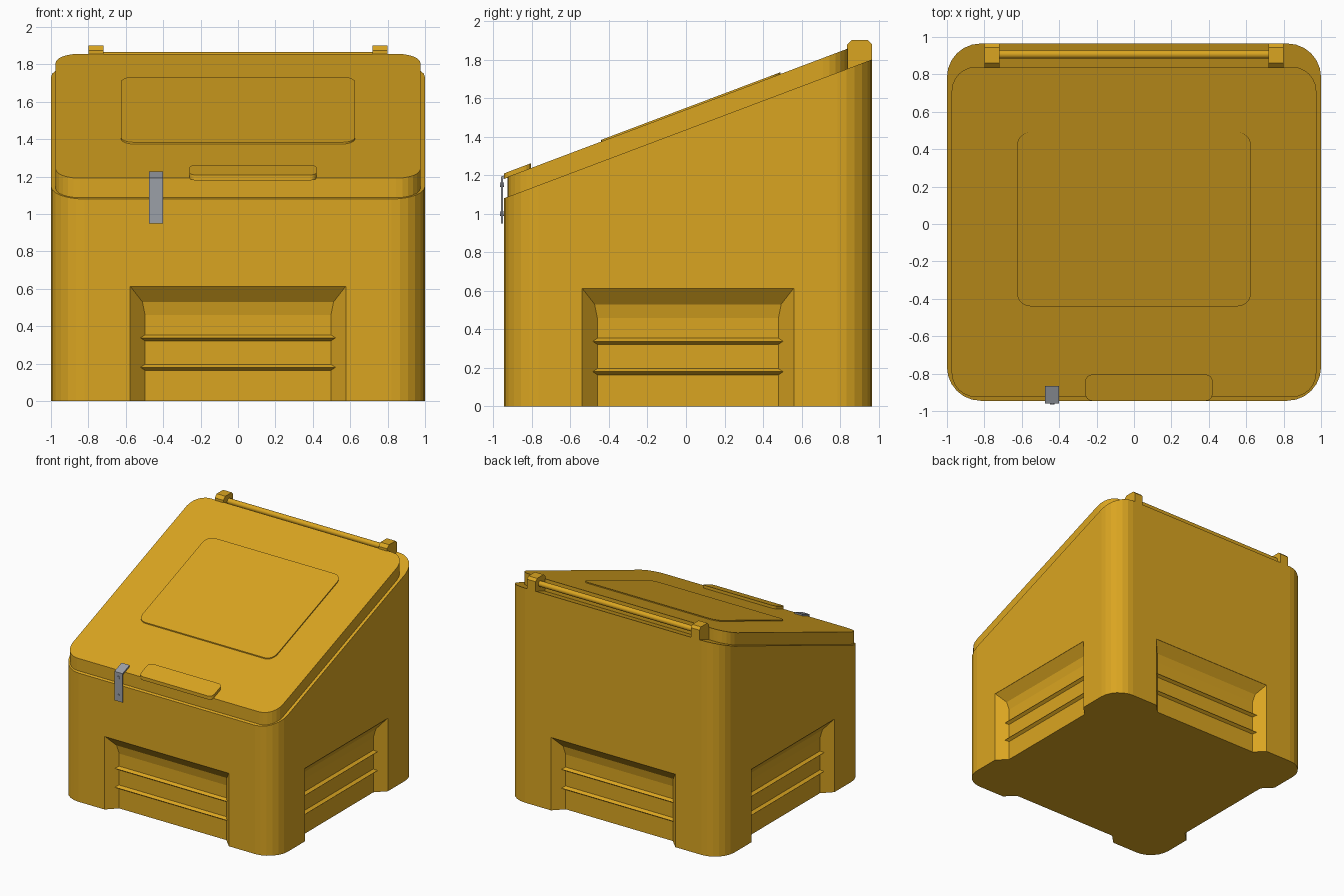
import bpy, bmesh
from math import cos, sin, pi
from mathutils import Matrix, Vector

if "Cube" in bpy.data.objects:
    bpy.data.objects.remove(bpy.data.objects["Cube"], do_unlink=True)


def material(name, rgb):
    m = bpy.data.materials.new(name)
    m.use_nodes = True
    col = (*rgb, 1)
    m.diffuse_color = col
    m.node_tree.nodes["Principled BSDF"].inputs["Base Color"].default_value = col
    return m


YELLOW = material("golden yellow plastic", (0.70, 0.376, 0.015))
STEEL = material("grey steel", (0.33, 0.35, 0.39))
SLOPE = 0.377
MID_Y = 0.01


def rim(y):
    return 1.436 + SLOPE * y


def lid_top(y):
    return 1.54 + SLOPE * y


def add_loft(bm, rings):
    """Bridge equal-length rings of points and cap both ends."""
    loops = [[bm.verts.new(p) for p in ring] for ring in rings]
    n = len(loops[0])
    for a, b in zip(loops, loops[1:]):
        for i in range(n):
            j = (i + 1) % n
            bm.faces.new((a[i], a[j], b[j], b[i]))
    bm.faces.new(loops[0][::-1])
    bm.faces.new(loops[-1])


def finish(name, bm, mat):
    bmesh.ops.recalc_face_normals(bm, faces=bm.faces)
    me = bpy.data.meshes.new(name)
    bm.to_mesh(me)
    bm.free()
    me.materials.append(mat)
    ob = bpy.data.objects.new(name, me)
    bpy.context.collection.objects.link(ob)
    return ob


def loft(name, rings, mat):
    bm = bmesh.new()
    add_loft(bm, rings)
    return finish(name, bm, mat)


def rounded_slab(name, x, y, r, bottom, top, mat=YELLOW, seg=6):
    """Rounded rectangle in plan, between two height functions of y."""
    pts = []
    corners = [(x[1], y[1]), (x[0], y[1]), (x[0], y[0]), (x[1], y[0])]
    for k, (cx, cy) in enumerate(corners):
        sx, sy = (1 if k in (0, 3) else -1), (1 if k < 2 else -1)
        for i in range(seg + 1):
            a = (k + i / seg) * pi / 2
            pts.append((cx - sx * r + r * cos(a), cy - sy * r + r * sin(a)))
    return loft(name, [[(px, py, f(py)) for px, py in pts] for f in (bottom, top)], mat)


def x_bar(name, x0, x1, profile, mat=YELLOW):
    """Extrude a (y, z) profile along x."""
    return loft(name, [[(x, y, z) for y, z in profile] for x in (x0, x1)], mat)


# Main bin body with a sloping rim
body = rounded_slab("bin_body", (-1, 1), (-0.945, 0.965), 0.18, lambda y: 0, rim)

# Lifting recesses on all four sides: (height, depth) steps include two ribs
DEPTH = 0.08
steps = [(-0.05, DEPTH)]
for rib in (0.18, 0.338):
    steps += [(rib - 0.016, DEPTH), (rib, DEPTH - 0.024), (rib + 0.016, DEPTH)]
steps += [(0.46, DEPTH), (0.53, 0.066), (0.612, 0.002)]
bm = bmesh.new()
for k in range(4):
    face, half = ((0.955, 0.577), (1.0, 0.55))[k % 2]
    turn = Matrix.Rotation(k * pi / 2, 3, "Z")
    rings = []
    for z, d in steps:
        ring = [(-half - 0.05, -face - 0.05), (half + 0.05, -face - 0.05),
                (half - d, -face + d), (-half + d, -face + d)]
        rings.append([turn @ Vector((px, py, z)) + Vector((0, MID_Y, 0)) for px, py in ring])
    add_loft(bm, rings)
cutter = finish("recess_cutter", bm, YELLOW)
cutter.hide_render = True
cut = body.modifiers.new("recesses", "BOOLEAN")
cut.operation = "DIFFERENCE"
cut.solver = "EXACT"
cut.object = cutter
bpy.context.view_layer.objects.active = body
bpy.ops.object.modifier_apply(modifier=cut.name)
bpy.data.objects.remove(cutter, do_unlink=True)

# Sloping lid, its raised panel and front grip
rounded_slab("lid", (-0.975, 0.975), (-0.925, 0.84), 0.13, rim, lid_top)
rounded_slab("lid_panel", (-0.625, 0.625), (-0.44, 0.49), 0.07,
             lambda y: lid_top(y) - 0.02, lambda y: lid_top(y) + 0.009)
rounded_slab("lid_grip", (-0.26, 0.42), (-0.945, -0.805), 0.035,
             lambda y: lid_top(y) - 0.004, lambda y: lid_top(y) + 0.025, seg=4)

# Hinge blocks and the rod between them
block = [(0.835, 1.74), (0.835, 1.875), (0.86, 1.9), (0.945, 1.9), (0.965, 1.88), (0.965, 1.78)]
for side, x in (("right", -0.76), ("left", 0.76)):
    x_bar(f"hinge_block_{side}", x - 0.04, x + 0.04, block)
circle = [(cos(i * pi / 8), sin(i * pi / 8)) for i in range(16)]
rod = x_bar("hinge_rod", -0.74, 0.74, [(0.907 + 0.023 * c, 1.842 + 0.023 * s) for c, s in circle])
for p in rod.data.polygons:
    p.use_smooth = len(p.vertices) == 4

# Steel latch strap folded over the lid, with two rivets
x_bar("latch_strap", -0.475, -0.4,
      [(-0.96, 0.95), (-0.96, lid_top(-0.96) + 0.014), (-0.865, lid_top(-0.865) + 0.014),
       (-0.865, lid_top(-0.865)), (-0.95, lid_top(-0.95)), (-0.95, 0.95)], STEEL)
for label, z in (("lower", 1.0), ("upper", 1.15)):
    loft(f"latch_rivet_{label}",
         [[(-0.4375 + 0.012 * c, y, z + 0.012 * s) for c, s in circle] for y in (-0.965, -0.944)],
         STEEL)
